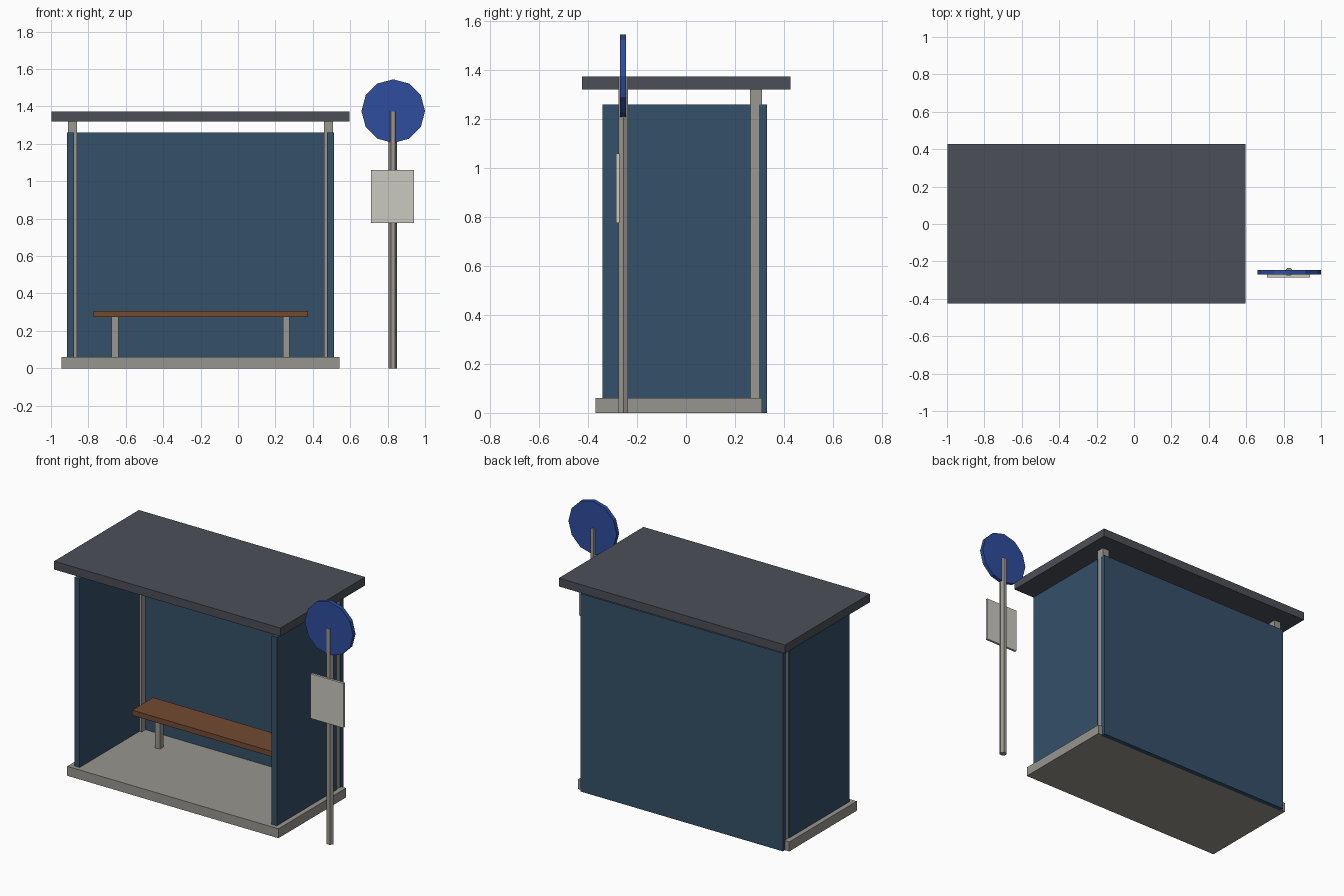
import bpy
import math

cube = bpy.data.objects.get("Cube")
if cube:
    bpy.data.objects.remove(cube, do_unlink=True)


def material(name, color):
    m = bpy.data.materials.new(name)
    m.use_nodes = True
    m.diffuse_color = (*color, 1)
    for node in m.node_tree.nodes:
        if node.type == "BSDF_PRINCIPLED":
            node.inputs["Base Color"].default_value = (*color, 1)
    return m


concrete = material("concrete", (0.31, 0.30, 0.27))
steel = material("grey steel", (0.33, 0.31, 0.28))
glass = material("dark blue panel", (0.035, 0.079, 0.138))
slate = material("slate roof", (0.072, 0.078, 0.095))
wood = material("brown wood", (0.17, 0.068, 0.030))
blue = material("sign blue", (0.028, 0.074, 0.345))
paper = material("pale board", (0.59, 0.58, 0.53))


def box(name, mat, x, y, z):
    """Box from its (low, high) range on each axis."""
    spans = (x, y, z)
    bpy.ops.mesh.primitive_cube_add(size=1, location=[(a + b) / 2 for a, b in spans])
    ob = bpy.context.object
    ob.name = name
    size = [b - a for a, b in spans]
    for v in ob.data.vertices:
        v.co = [c * s for c, s in zip(v.co, size)]
    ob.data.materials.append(mat)
    return ob


def prism(name, mat, sides, radius, depth, location, rotation):
    bpy.ops.mesh.primitive_cylinder_add(vertices=sides, radius=radius, depth=depth,
                                        location=location, rotation=rotation)
    ob = bpy.context.object
    ob.name = name
    ob.data.materials.append(mat)
    return ob


MID = -0.2  # centre line of the shelter


def mirrored(side, inner, outer):
    """X range between two distances from the shelter's centre line."""
    return tuple(sorted((MID + side * inner, MID + side * outer)))


# Shelter slab, roof and back wall
box("floor_slab", concrete, mirrored(1, -0.744, 0.744), (-0.37, 0.31), (0, 0.06))
box("roof", slate, mirrored(1, -0.797, 0.797), (-0.425, 0.427), (1.32, 1.373))
box("back_panel", glass, mirrored(1, -0.713, 0.713), (0.299, 0.33), (0, 1.26))

# Side walls, rear posts and bench legs
for label, side in (("left", 1), ("right", -1)):
    box(label + "_side_panel", glass, mirrored(side, 0.676, 0.713), (-0.342, 0.265), (0.001, 1.26))
    box(label + "_rear_post", steel, mirrored(side, 0.661, 0.709), (0.261, 0.31), (0.05, 1.325))
    box(label + "_bench_leg", steel, mirrored(side, 0.44, 0.475), (0.128, 0.163), (0.055, 0.28))

box("bench_seat", wood, mirrored(1, -0.573, 0.573), (0.04, 0.25), (0.273, 0.307))

# Stop sign pole with round sign and notice board
POLE_X, POLE_Y = 0.828, -0.256
prism("sign_pole", steel, 6, 0.0225, 1.373, (POLE_X, POLE_Y, 0.6865), (0, 0, math.pi / 6))
prism("round_sign", blue, 12, 0.17, 0.025, (0.83, POLE_Y - 0.002, 1.375), (math.pi / 2, 0, 0))
box("notice_board", paper, (0.711, 0.942), (-0.286, -0.271), (0.776, 1.06))
